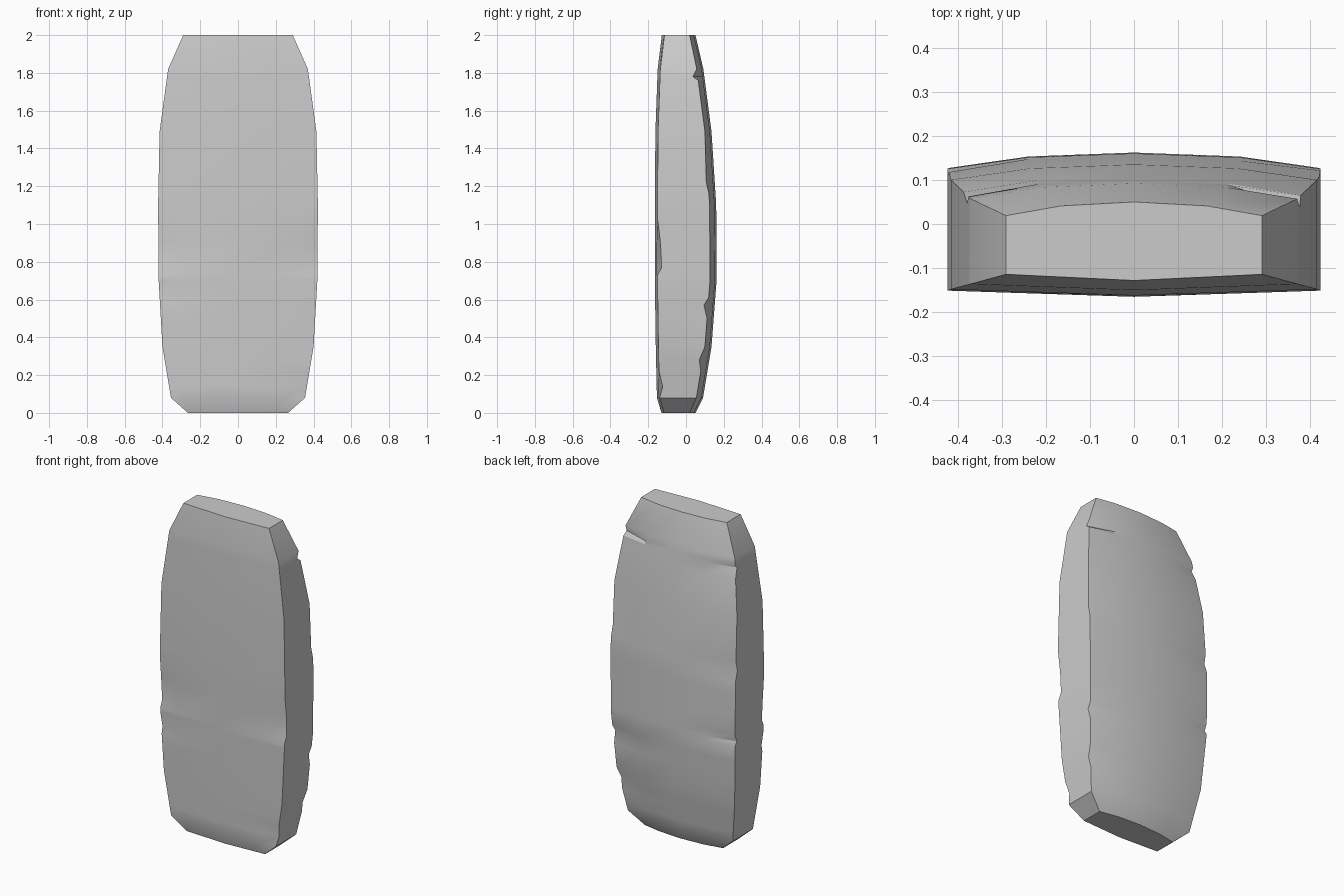
import bpy, bmesh

if "Cube" in bpy.data.objects:
    bpy.data.objects.remove(bpy.data.objects["Cube"])

# Slab profile: z, half width, front centre y, back centre y
PROFILE = [
    (0.00, 0.265, -0.130, 0.050), (0.08, 0.355, -0.154, 0.090),
    (0.35, 0.400, -0.160, 0.135), (0.70, 0.420, -0.165, 0.162),
    (1.10, 0.423, -0.165, 0.160), (1.49, 0.415, -0.162, 0.135),
    (1.82, 0.370, -0.150, 0.092), (2.00, 0.290, -0.128, 0.050),
]

# Chipped corners: (z, side, face) -> inward y depth
CHIPS = {
    (0.77, 1, 'front'): 0.022, (0.77, -1, 'front'): 0.018,
    (0.90, 1, 'front'): 0.016, (0.90, -1, 'front'): 0.010,
    (0.14, 1, 'front'): 0.018, (0.61, -1, 'front'): 0.012,
    (0.57, 1, 'back'): 0.022, (0.28, 1, 'back'): 0.018,
    (1.78, 1, 'back'): 0.025, (1.22, 1, 'back'): 0.010,
    (0.73, -1, 'back'): 0.018, (1.16, -1, 'back'): 0.016,
    (1.76, -1, 'back'): 0.018,
}


def sample(z):
    """Interpolate the profile at height z."""
    for a, b in zip(PROFILE, PROFILE[1:]):
        if a[0] <= z <= b[0]:
            t = (z - a[0]) / (b[0] - a[0])
            return [p + (q - p) * t for p, q in zip(a, b)][1:]


def section(z):
    """Closed cross-section, starting at the front left corner."""
    w, f, b = sample(z)
    chip = lambda side, face: CHIPS.get((z, side, face), 0.0)
    drop = 0.035 if 0 < z < 2 else 0.031
    return [
        (-w, f + 0.014 + chip(-1, 'front'), z), (-0.72 * w, f + 0.010, z), (0, f, z),
        (0.72 * w, f + 0.010, z), (w, f + 0.014 + chip(1, 'front'), z),
        (w, b - drop - chip(1, 'back'), z), (0.57 * w, b - 0.009, z), (0, b, z),
        (-0.57 * w, b - 0.009, z), (-w, b - drop - chip(-1, 'back'), z),
    ]


# Stone slab: cross-sections lofted upward
heights = sorted({p[0] for p in PROFILE} | {c[0] for c in CHIPS} | {1.03, 0.22, 0.50, 1.70})
bm = bmesh.new()
rings = [[bm.verts.new(p) for p in section(z)] for z in heights]
for low, high in zip(rings, rings[1:]):
    for i in range(10):
        j = (i + 1) % 10
        bm.faces.new((low[i], low[j], high[j], high[i]))
bm.faces.new(rings[0][::-1])
bm.faces.new(rings[-1])
bmesh.ops.recalc_face_normals(bm, faces=bm.faces)

mesh = bpy.data.meshes.new("stone_slab")
bm.to_mesh(mesh)
bm.free()
slab = bpy.data.objects.new("stone_slab", mesh)
bpy.context.collection.objects.link(slab)

# Smooth broad faces, keep crisp edges
bpy.context.view_layer.objects.active = slab
slab.select_set(True)
bpy.ops.object.shade_smooth_by_angle(angle=0.5)
